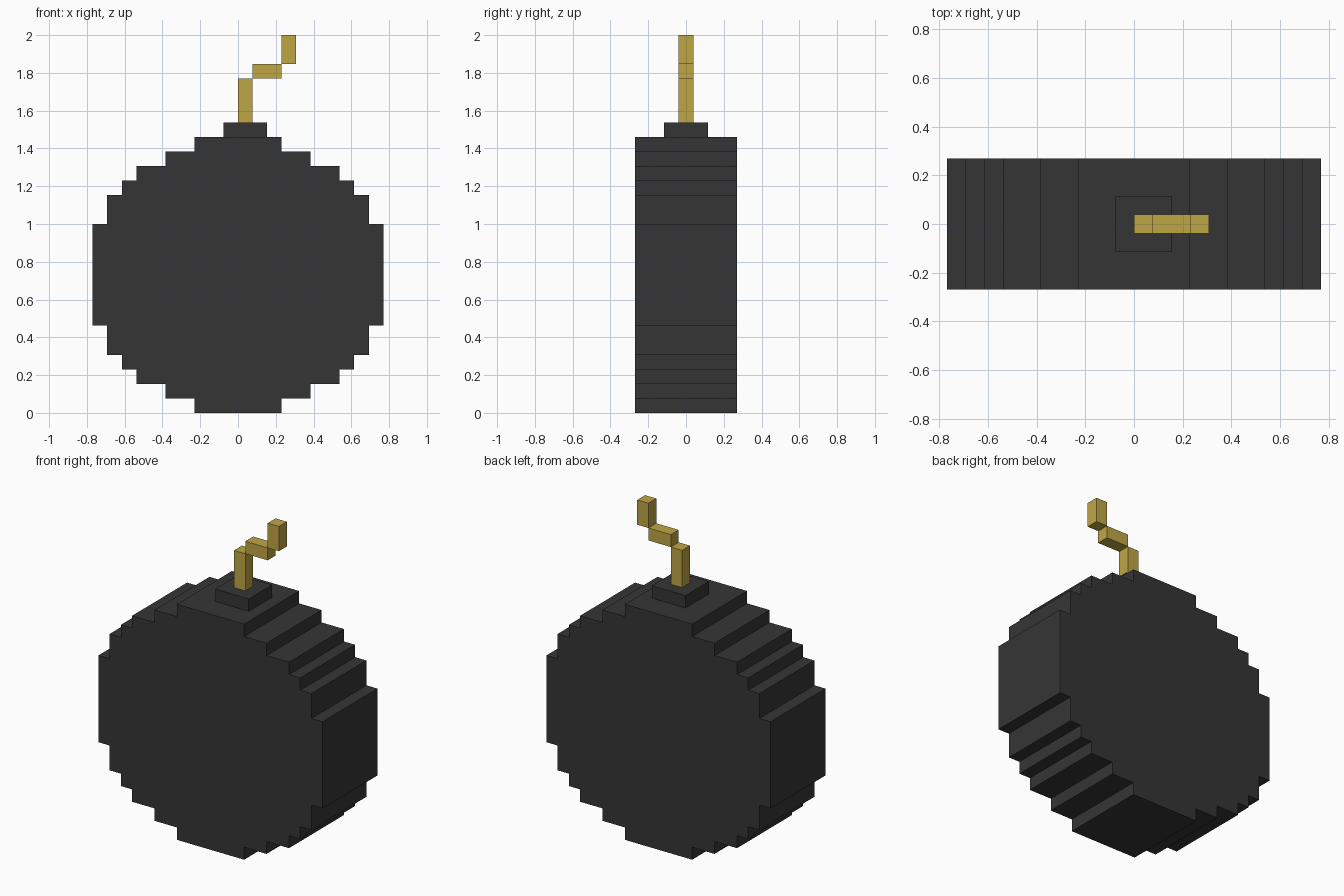
import bpy
import bmesh

if "Cube" in bpy.data.objects:
    bpy.data.objects.remove(bpy.data.objects["Cube"])

U = 1 / 13  # one block of the stepped design


def material(name, rgb):
    m = bpy.data.materials.new(name)
    m.diffuse_color = (*rgb, 1)
    m.use_nodes = True
    m.node_tree.nodes["Principled BSDF"].inputs["Base Color"].default_value = m.diffuse_color
    return m


CHARCOAL = material("charcoal", (0.036, 0.036, 0.036))
GOLD = material("gold", (0.52, 0.38, 0.06))


def extrude_outline(name, outline, half_depth, mat):
    """Extrude an x-z outline (in blocks) evenly along y."""
    bm = bmesh.new()
    face = bm.faces.new([bm.verts.new((x * U, -half_depth * U, z * U)) for x, z in outline])
    new = bmesh.ops.extrude_face_region(bm, geom=[face])["geom"]
    verts = [v for v in new if isinstance(v, bmesh.types.BMVert)]
    bmesh.ops.translate(bm, verts=verts, vec=(0, 2 * half_depth * U, 0))
    bmesh.ops.recalc_face_normals(bm, faces=bm.faces)
    mesh = bpy.data.meshes.new(name)
    bm.to_mesh(mesh)
    bm.free()
    mesh.materials.append(mat)
    obj = bpy.data.objects.new(name, mesh)
    bpy.context.collection.objects.link(obj)
    return obj


def block(name, x0, x1, z0, z1, half_depth, mat):
    return extrude_outline(name, [(x0, z0), (x1, z0), (x1, z1), (x0, z1)], half_depth, mat)


# Round stepped body: (half width, bottom, top) of each step, mirrored left
STEPS = [(3, 0, 1), (5, 1, 2), (7, 2, 3), (8, 3, 4), (9, 4, 6), (10, 6, 13),
         (9, 13, 15), (8, 15, 16), (7, 16, 17), (5, 17, 18), (3, 18, 19)]
right = [(w, z) for w, z0, z1 in STEPS for z in (z0, z1)]
left = [(-x, z) for x, z in reversed(right)]
extrude_outline("body", right + left, 3.5, CHARCOAL)

# Neck cap on top of the body
block("neck_cap", -1, 2, 19, 20, 1.5, CHARCOAL)

# Zigzag fuse
block("fuse_lower", 0, 1, 20, 23, 0.5, GOLD)
block("fuse_middle", 1, 3, 23, 24, 0.5, GOLD)
block("fuse_tip", 3, 4, 24, 26, 0.5, GOLD)
